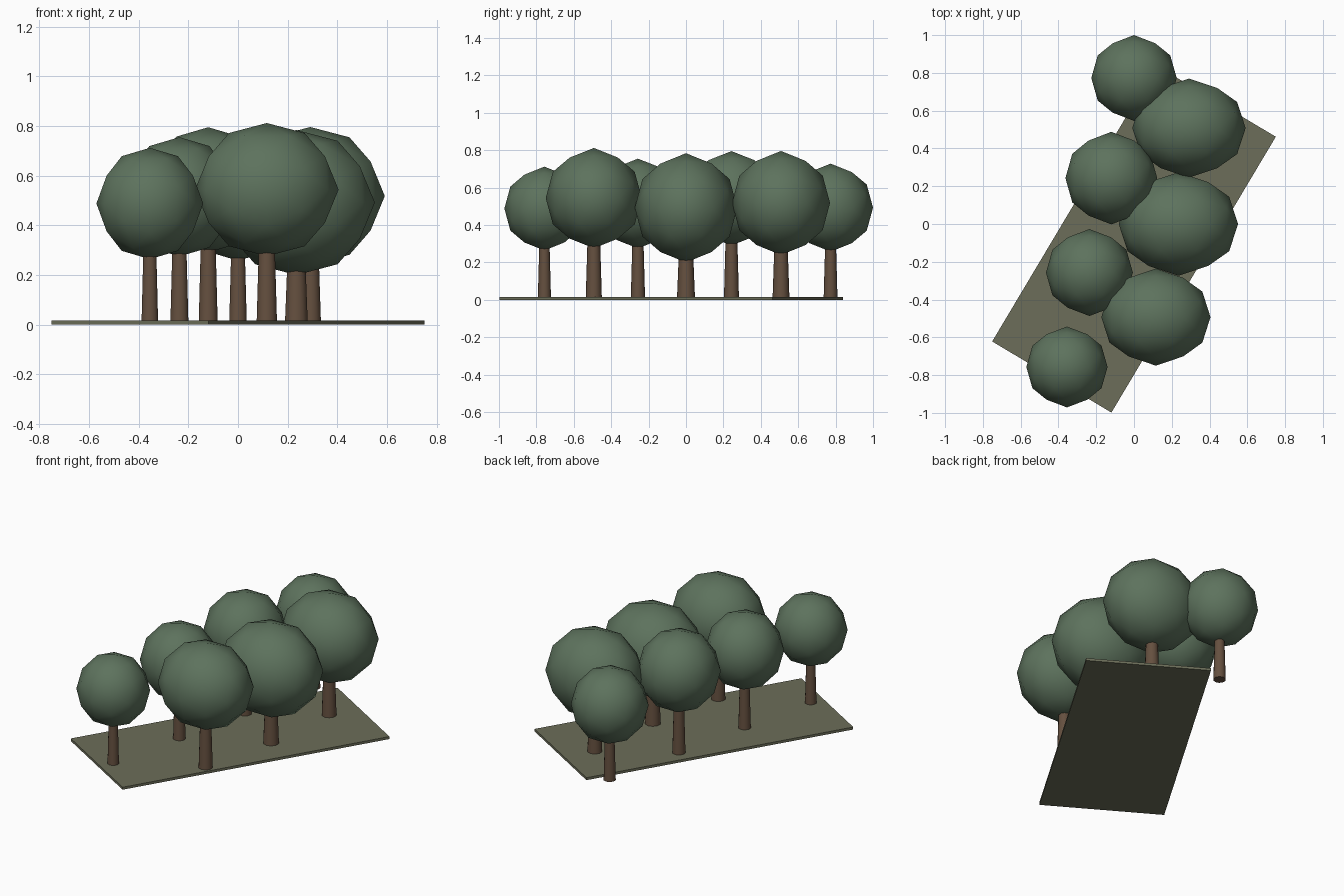
import bpy, math
from mathutils import Matrix

if "Cube" in bpy.data.objects:
    bpy.data.objects.remove(bpy.data.objects["Cube"])


def material(name, rgb):
    m = bpy.data.materials.new(name)
    m.diffuse_color = (*rgb, 1)
    m.use_nodes = True
    m.node_tree.nodes["Principled BSDF"].inputs["Base Color"].default_value = m.diffuse_color
    return m


LEAF = material("leaf_green", (0.11, 0.17, 0.11))
BARK = material("bark_brown", (0.13, 0.08, 0.05))
GRASS = material("dry_grass", (0.15, 0.155, 0.10))
GROUND_TOP = 0.016


def finish(name, mat):
    ob = bpy.context.object
    ob.name = name
    ob.data.materials.append(mat)
    return ob


# Turned ground slab
bpy.ops.mesh.primitive_cube_add(size=1, location=(0, -0.08, GROUND_TOP / 2),
                                rotation=(0, 0, math.radians(59.2)))
slab = finish("ground_slab", GRASS)
slab.scale = (1.70, 0.735, GROUND_TOP)


def tree(label, x, y, z, size, trunk_r):
    # Tapered trunk, ending inside the crown
    top = z - size[2] * 0.6
    bpy.ops.mesh.primitive_cone_add(vertices=10, radius1=trunk_r, radius2=trunk_r * 0.74,
                                    depth=top - GROUND_TOP + 0.004,
                                    location=(x, y, (top + GROUND_TOP - 0.004) / 2))
    finish("trunk_" + label, BARK)
    bpy.ops.object.shade_smooth_by_angle(angle=math.radians(50))
    # Faceted crown, turned so that it has a vertex on every axis
    bpy.ops.mesh.primitive_ico_sphere_add(subdivisions=2, radius=1, location=(x, y, z))
    crown = finish("crown_" + label, LEAF)
    crown.data.transform(Matrix.Rotation(-math.atan2(0.5257, 0.8507), 4, 'Y'))
    crown.scale = size
    bpy.ops.object.shade_smooth()


# Row of slim trees, then row of broad trees: x, y, crown height, crown radii, trunk radius
slim = [
    (-0.355, -0.757, 0.488, (0.215, 0.214, 0.224), 0.035),
    (-0.236, -0.257, 0.515, (0.230, 0.230, 0.240), 0.038),
    (-0.120, 0.243, 0.543, (0.243, 0.245, 0.252), 0.040),
    (0.000, 0.773, 0.493, (0.226, 0.227, 0.235), 0.037),
]
broad = [
    (0.116, -0.493, 0.544, (0.289, 0.257, 0.268), 0.043),
    (0.235, 0.000, 0.492, (0.316, 0.274, 0.292), 0.048),
    (0.291, 0.508, 0.518, (0.300, 0.262, 0.278), 0.045),
]
for row, trees in (("slim", slim), ("broad", broad)):
    for i, spec in enumerate(trees, 1):
        tree(f"{row}_{i}", *spec)
